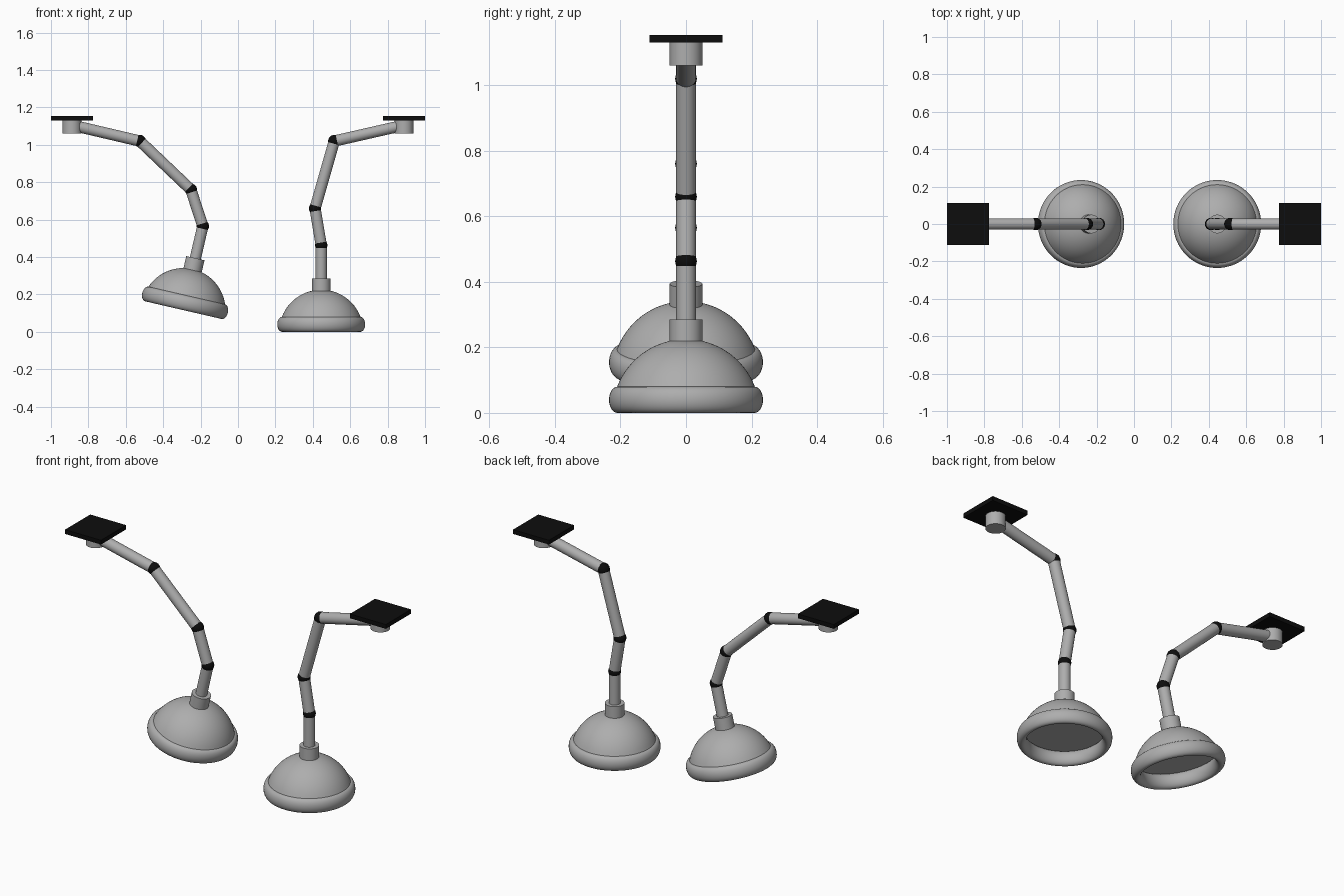
import bpy, bmesh, math
from mathutils import Vector, Matrix

if "Cube" in bpy.data.objects:
    bpy.data.objects.remove(bpy.data.objects["Cube"])


def material(name, v):
    m = bpy.data.materials.new(name)
    m.diffuse_color = (v, v, v, 1)
    m.use_nodes = True
    m.node_tree.nodes["Principled BSDF"].inputs["Base Color"].default_value = m.diffuse_color
    return m


GREY = material("grey metal", 0.42)
BLACK = material("black", 0.004)


def finish(ob, name, mat):
    ob.name = name
    ob.data.materials.append(mat)
    bpy.context.view_layer.objects.active = ob
    ob.select_set(True)
    bpy.ops.object.shade_smooth_by_angle(angle=math.radians(35))
    ob.select_set(False)
    return ob


def tube(name, a, b, radius, mat):
    """Capped cylinder between two points."""
    a, b = Vector(a), Vector(b)
    bpy.ops.mesh.primitive_cylinder_add(vertices=32, radius=radius, depth=(b - a).length)
    ob = bpy.context.object
    ob.matrix_world = Matrix.Translation((a + b) / 2) @ (b - a).to_track_quat('Z', 'Y').to_matrix().to_4x4()
    return finish(ob, name, mat)


def revolve(name, profile, matrix, mat, closed=False):
    """Spin an (r, z) profile around the local z axis."""
    bm = bmesh.new()
    vs = [bm.verts.new((r, 0, z)) for r, z in profile]
    es = [bm.edges.new(p) for p in zip(vs, vs[1:])]
    if closed:
        es.append(bm.edges.new((vs[-1], vs[0])))
    bmesh.ops.spin(bm, geom=vs + es, cent=(0, 0, 0), axis=(0, 0, 1),
                   angle=math.tau, steps=64, use_merge=True)
    bmesh.ops.remove_doubles(bm, verts=bm.verts, dist=1e-5)
    bmesh.ops.recalc_face_normals(bm, faces=bm.faces)
    me = bpy.data.meshes.new(name)
    bm.to_mesh(me)
    bm.free()
    ob = bpy.data.objects.new(name, me)
    bpy.context.collection.objects.link(ob)
    ob.matrix_world = matrix
    return finish(ob, name, mat)


def lamp(side, mount_x, joints, base, tilt):
    # Mounting plate and boss
    bpy.ops.mesh.primitive_cube_add(size=1, location=(mount_x, 0, 1.142))
    plate = bpy.context.object
    plate.scale = (0.224, 0.224, 0.024)
    finish(plate, side + "_mount_plate", BLACK)
    tube(side + "_mount_boss", (mount_x, 0, 1.06), (mount_x, 0, 1.135), 0.05, GREY)

    # Shade frame, tilted about y
    frame = Matrix.Translation((base[0], 0, base[1])) @ Matrix.Rotation(tilt, 4, 'Y')
    collar_top = frame @ Vector((0, 0, 0.26))

    # Arm segments with ball joints between them
    pts = [Vector((mount_x, 0, 1.105))] + [Vector((x, 0, z)) for x, z in joints] + [collar_top]
    for i, (a, b) in enumerate(zip(pts, pts[1:])):
        trim = (b - a).normalized() * 0.014
        tube(f"{side}_arm_{i + 1}", a + trim, b - trim, 0.03, GREY)
    for i, p in enumerate(pts[1:-1]):
        bpy.ops.mesh.primitive_uv_sphere_add(segments=32, ring_count=16, radius=0.033, location=p)
        finish(bpy.context.object, f"{side}_joint_{i + 1}", BLACK)

    # Collar, dome with closed underside, and rounded rim
    tube(side + "_collar", frame @ Vector((0, 0, 0.21)), frame @ Vector((0, 0, 0.285)), 0.05, GREY)
    R, z0 = 0.225, 0.08
    start = math.asin(z0 / R)
    dome = [(0, z0)]
    for i in range(17):
        t = start + (math.pi / 2 - start) * i / 16
        dome.append((R * math.cos(t) if i < 16 else 0, R * math.sin(t)))
    revolve(side + "_shade_dome", dome, frame, GREY)
    rim = [(0.21 + 0.025 * math.cos(math.tau * i / 24), 0.04 + 0.04 * math.sin(math.tau * i / 24))
           for i in range(24)]
    revolve(side + "_shade_rim", rim, frame, GREY, closed=True)


lamp("left", -0.888, [(-0.525, 1.02), (-0.252, 0.76), (-0.188, 0.565)],
     (-0.292, 0.116), math.radians(13))
lamp("right", 0.888, [(0.515, 1.02), (0.412, 0.66), (0.445, 0.463)],
     (0.445, 0.0), 0.0)
